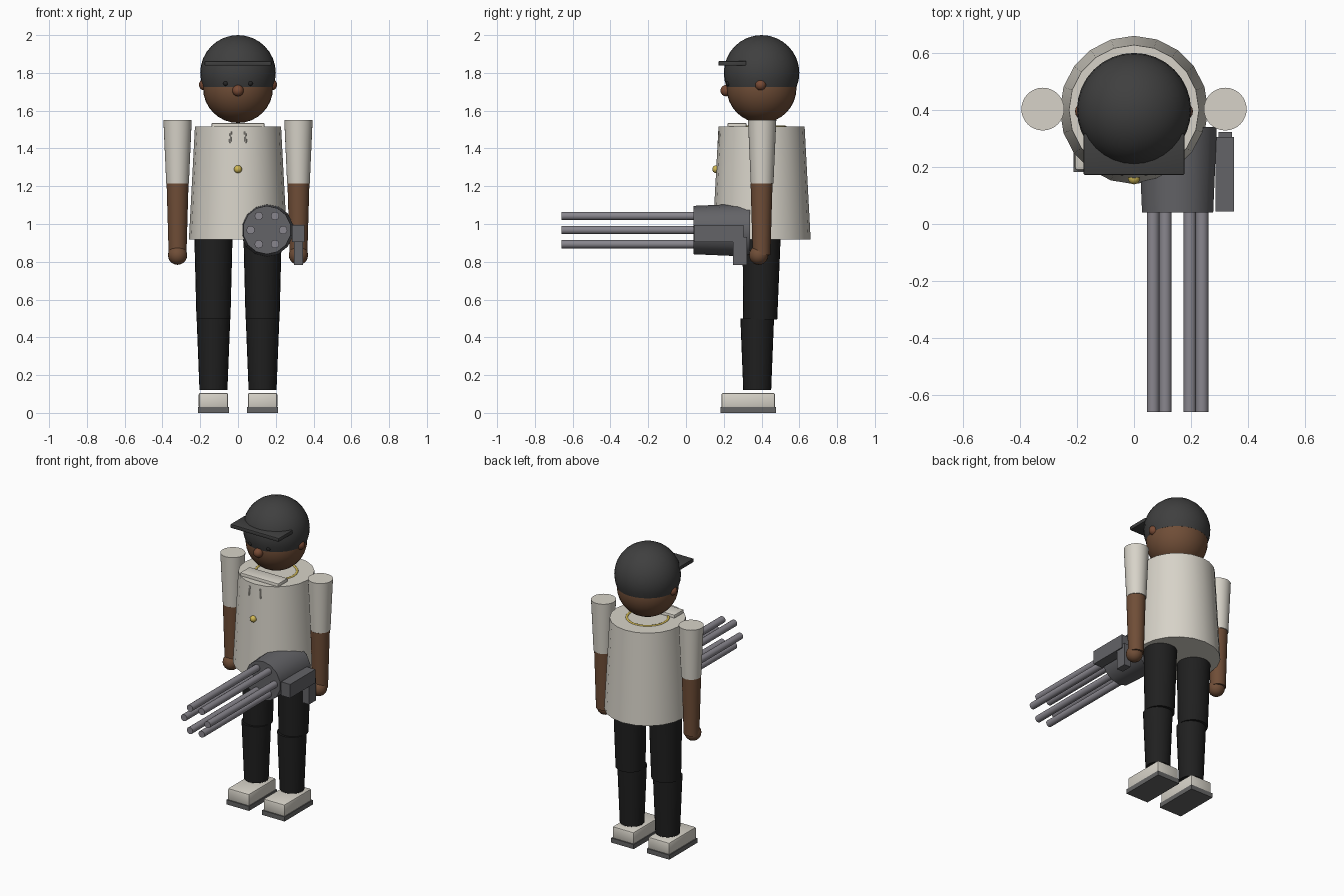
import bpy, bmesh, math
from mathutils import Vector, Matrix

if "Cube" in bpy.data.objects:
    bpy.data.objects.remove(bpy.data.objects["Cube"])


def material(name, rgb):
    m = bpy.data.materials.new(name)
    m.diffuse_color = (*rgb, 1)
    m.use_nodes = True
    m.node_tree.nodes["Principled BSDF"].inputs["Base Color"].default_value = m.diffuse_color
    return m


CHARCOAL = material("charcoal cloth", (0.05, 0.05, 0.05))
SKIN = material("brown skin", (0.16, 0.075, 0.038))
BLUSH = material("warm skin", (0.19, 0.07, 0.035))
CLOTH = material("off white cloth", (0.68, 0.65, 0.58))
TROUSER = material("black trousers", (0.014, 0.014, 0.014))
SOLE = material("grey sole", (0.13, 0.13, 0.13))
GUNMETAL = material("gunmetal", (0.125, 0.125, 0.135))
STEEL = material("light steel", (0.25, 0.24, 0.27))
GOLD = material("gold", (0.62, 0.47, 0.09))
EYE = material("dark eye", (0.02, 0.02, 0.02))


def finish(name, bm, mat, smooth=True):
    bmesh.ops.recalc_face_normals(bm, faces=bm.faces)
    me = bpy.data.meshes.new(name)
    bm.to_mesh(me)
    bm.free()
    me.materials.append(mat)
    ob = bpy.data.objects.new(name, me)
    bpy.context.collection.objects.link(ob)
    if smooth:
        bpy.ops.object.select_all(action='DESELECT')
        ob.select_set(True)
        bpy.context.view_layer.objects.active = ob
        bpy.ops.object.shade_smooth_by_angle(angle=math.radians(35))
    return ob


def cone(name, start, end, r1, r2, mat, sides=32):
    """Tapered cylinder running from start to end."""
    a, b = Vector(start), Vector(end)
    rot = (b - a).to_track_quat('Z', 'Y').to_matrix().to_4x4()
    bm = bmesh.new()
    bmesh.ops.create_cone(bm, cap_ends=True, segments=sides, radius1=r1, radius2=r2,
                          depth=(b - a).length, matrix=Matrix.Translation((a + b) / 2) @ rot)
    return finish(name, bm, mat)


def ball(name, centre, r, mat, cut_z=None, seg=32):
    """Sphere, optionally cut flat below cut_z."""
    bm = bmesh.new()
    bmesh.ops.create_uvsphere(bm, u_segments=seg, v_segments=seg // 2, radius=r,
                              matrix=Matrix.Translation(centre))
    if cut_z is not None:
        res = bmesh.ops.bisect_plane(bm, geom=bm.verts[:] + bm.edges[:] + bm.faces[:],
                                     plane_co=(0, 0, cut_z), plane_no=(0, 0, 1), clear_inner=True)
        rim = [e for e in res['geom_cut'] if isinstance(e, bmesh.types.BMEdge)]
        bmesh.ops.contextual_create(bm, geom=rim)
    return finish(name, bm, mat)


def box(name, lo, hi, mat, bevel=0.0):
    lo, hi = Vector(lo), Vector(hi)
    bm = bmesh.new()
    bmesh.ops.create_cube(bm, size=1, matrix=Matrix.Translation((lo + hi) / 2)
                          @ Matrix.Diagonal((*(hi - lo), 1)))
    if bevel:
        bmesh.ops.bevel(bm, geom=bm.edges[:], offset=bevel, segments=2, affect='EDGES', profile=0.5)
    return finish(name, bm, mat, bevel > 0)


Y = 0.4  # body axis

# Head and cap
ball("head", (0, Y, 1.72), 0.185, SKIN)
ball("cap", (0, Y, 1.8), 0.2, CHARCOAL, cut_z=1.725)
box("cap_brim", (-0.177, 0.172, 1.838), (0.177, 0.318, 1.863), CHARCOAL, 0.005)
ball("nose", (0, 0.212, 1.706), 0.03, BLUSH, seg=16)

# Torso, collar, necklace and button
cone("torso", (0, Y, 0.917), (0, Y, 1.515), 0.26, 0.228, CLOTH, 20)
box("collar", (-0.14, 0.22, 1.495), (0.14, 0.32, 1.535), CLOTH, 0.006)
bpy.ops.mesh.primitive_torus_add(location=(0, Y, 1.513), major_radius=0.125, minor_radius=0.008,
                                 major_segments=32, minor_segments=8)
necklace = bpy.context.object
necklace.name = "necklace"
necklace.data.materials.append(GOLD)
bpy.ops.object.shade_smooth()
ball("button", (0, 0.16, 1.29), 0.021, GOLD, seg=16)

# Mirrored parts
for side, s in (("right", -1), ("left", 1)):
    ball(side + "_ear", (s * 0.177, Y - 0.005, 1.737), 0.03, BLUSH, seg=16)
    ball(side + "_eye", (s * 0.065, 0.226, 1.745), 0.014, EYE, seg=12)
    cone(side + "_drawstring", (s * 0.037, 0.178, 1.49), (s * 0.042, 0.174, 1.43), 0.006, 0.006, CLOTH, 8)
    # Arm
    x = s * 0.32
    cone(side + "_sleeve", (x, Y + 0.003, 1.215), (x, Y + 0.003, 1.55), 0.06, 0.075, CLOTH)
    cone(side + "_forearm", (x, Y, 0.835), (x, Y, 1.215), 0.047, 0.058, SKIN)
    ball(side + "_hand", (x, 0.385, 0.835), 0.051, SKIN, seg=20)
    # Leg
    x = s * 0.13
    cone(side + "_thigh", (x, 0.393, 0.495), (x, Y, 0.93), 0.09, 0.101, TROUSER, 24)
    cone(side + "_shin", (x, 0.377, 0.122), (x, 0.377, 0.5), 0.074, 0.089, TROUSER, 24)
    # Shoe
    box(side + "_shoe", (x - 0.078, 0.188, 0.025), (x + 0.078, 0.472, 0.106), CLOTH, 0.01)
    box(side + "_sole", (x - 0.082, 0.183, 0), (x + 0.082, 0.477, 0.03), SOLE)

# Rotary gun: drum, six barrels, side housing and grip
gx, gz = 0.153, 0.968
cone("gun_drum", (gx, 0.04, gz), (gx, 0.34, gz), 0.128, 0.141, GUNMETAL, 14)
for i in range(6):
    a = math.radians(60 * i)
    bx, bz = gx + 0.086 * math.cos(a), gz + 0.086 * math.sin(a)
    cone(f"gun_barrel_{i + 1}", (bx, 0.06, bz), (bx, -0.66, bz), 0.022, 0.022, STEEL, 16)
box("gun_housing", (0.285, 0.043, 0.905), (0.351, 0.305, 0.995), GUNMETAL)
box("gun_grip", (0.297, 0.25, 0.782), (0.344, 0.322, 0.93), GUNMETAL)
